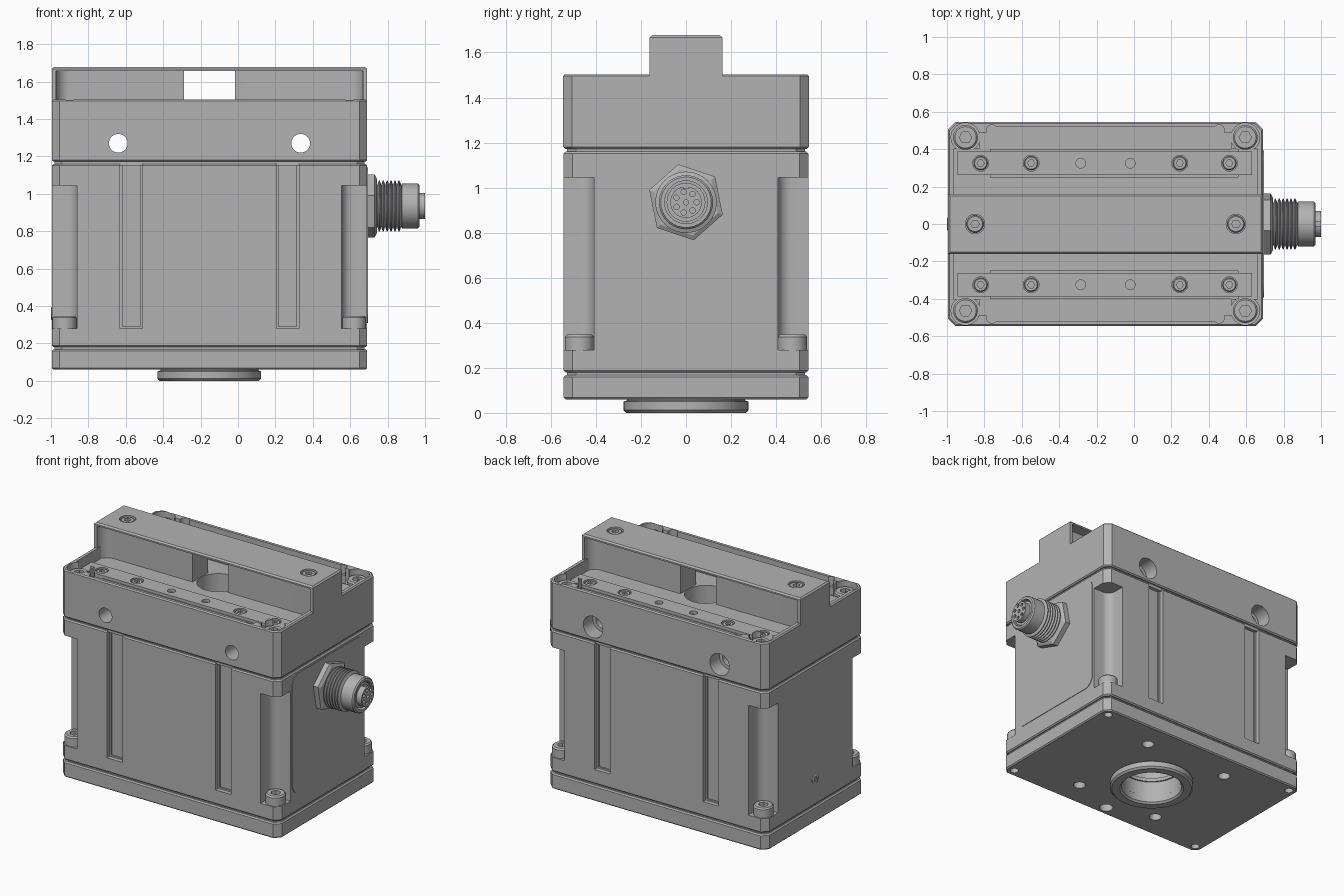
import bpy, bmesh, math
from mathutils import Matrix, Vector

if "Cube" in bpy.data.objects:
    bpy.data.objects.remove(bpy.data.objects["Cube"], do_unlink=True)

grey = bpy.data.materials.new("machined_grey")
grey.use_nodes = True
GREY = (0.45, 0.45, 0.45, 1)
grey.diffuse_color = GREY
grey.node_tree.nodes["Principled BSDF"].inputs["Base Color"].default_value = GREY

L, R, D, CX = -0.995, 0.69, 0.543, -0.153   # housing ends, half depth, centre
HX = (R - L) / 2


def finish(name, bm):
    bmesh.ops.recalc_face_normals(bm, faces=bm.faces)
    me = bpy.data.meshes.new(name)
    bm.to_mesh(me)
    bm.free()
    me.materials.append(grey)
    ob = bpy.data.objects.new(name, me)
    bpy.context.collection.objects.link(ob)
    return ob


def box(name, x, y, z, axis=2, r=0, seg=1, rim=0):
    """Box from ranges; edges along axis bevelled by r, all sharp edges by rim."""
    bm = bmesh.new()
    bmesh.ops.create_cube(bm, size=1)
    for v in bm.verts:
        v.co = Vector([a[0] + (c + 0.5) * (a[1] - a[0]) for a, c in zip((x, y, z), v.co)])
    if r:
        es = [e for e in bm.edges
              if abs((e.verts[0].co - e.verts[1].co).normalized()[axis]) > 0.9]
        bmesh.ops.bevel(bm, geom=es, offset=r, segments=seg, profile=0.5, affect='EDGES')
    if rim:
        es = [e for e in bm.edges if abs(e.calc_face_angle(0)) > 0.6
              and abs((e.verts[0].co - e.verts[1].co)[axis]) < 1e-4]
        bmesh.ops.bevel(bm, geom=es, offset=rim, segments=1, affect='EDGES')
    return finish(name, bm)


def lathe(name, profile, loc, axis='Z', n=32, turn=0):
    """Spin (radius, height) points about an axis through loc."""
    bm = bmesh.new()
    vs = [bm.verts.new((r, 0, h)) for r, h in profile]
    es = [bm.edges.new(p) for p in zip(vs, vs[1:])]
    bmesh.ops.spin(bm, geom=vs + es, cent=(0, 0, 0), axis=(0, 0, 1),
                   angle=math.tau, steps=n, use_duplicate=False)
    bmesh.ops.remove_doubles(bm, verts=bm.verts, dist=1e-5)
    rot = {'Z': Matrix(), 'X': Matrix.Rotation(math.pi / 2, 4, 'Y'),
           'Y': Matrix.Rotation(-math.pi / 2, 4, 'X')}[axis]
    bm.transform(Matrix.Translation(loc) @ rot @ Matrix.Rotation(turn, 4, 'Z'))
    return finish(name, bm)


def rod(name, r, h0, h1, loc, axis='Z', n=32):
    return lathe(name, [(0, h0), (r, h0), (r, h1), (0, h1)], loc, axis, n)


def cut(ob, cutters):
    bpy.context.view_layer.objects.active = ob
    for c in cutters:
        m = ob.modifiers.new("cut", 'BOOLEAN')
        m.operation, m.solver, m.object = 'DIFFERENCE', 'EXACT', c
        bpy.ops.object.modifier_apply(modifier=m.name)
        bpy.data.objects.remove(c, do_unlink=True)


def screws(name, r, h, points, z):
    """Socket head screws sharing one mesh, tops at z."""
    head = lathe(name, [(0, -h), (r, -h), (r, -r * .15), (r * .87, 0), (0, 0)], (0, 0, 0))
    cut(head, [rod("socket", r * .5, -h * .6, 1, (0, 0, 0), n=6)])
    for i, (x, y) in enumerate(points):
        ob = head if i == 0 else head.copy()
        if i:
            bpy.context.collection.objects.link(ob)
        ob.location = (x, y, z)


SIGNS = [(sx, sy) for sx in (-1, 1) for sy in (-1, 1)]

# Base plate with centring ring and mounting holes
base = box("base_plate", (L, R), (-D, D), (.06, .168), r=.04, rim=.008)
holes = [rod("hole", .2, -1, 1, (CX, 0, 0), n=48), rod("hole", .045, -.1, .13, (CX, -.47, 0))]
for sx, sy in SIGNS:
    holes.append(rod("hole", .04, -.1, .15, (CX + sx * .33, sy * .355, 0), n=24))
    holes.append(rod("hole", .028, -.1, .12, (CX + sx * .785, sy * .485, 0), n=20))
cut(base, holes)
lathe("centring_ring", [(.2, .07), (.2, .012), (.212, 0), (.265, 0), (.277, .012),
                        (.277, .05), (.262, .056), (.262, .07)], (CX, 0, 0), n=64)

# Shadow gaps between the stacked housings
for nm, z in (("lower_joint", .164), ("upper_joint", 1.15)):
    joint = box(nm, (L + .015, R - .015), (-D + .015, D - .015), (z, z + .025), r=.04)
    cut(joint, [rod("hole", .19, -1, 1, (CX, 0, z), n=48)])

# Main body with corner notches and side grooves
body = box("main_body", (L, R), (-D, D), (.18, 1.16), r=.04, rim=.008)
cuts = [rod("bore", .2, -1, .75, (CX, 0, 0), n=48), rod("bore", .135, 0, 2, (CX, 0, 0), n=48)]
for sx, sy in SIGNS:
    xs = sorted((CX + sx * (HX - .135), CX + sx * (HX + .2)))
    ys = sorted((sy * (D - .135), sy * (D + .2)))
    cuts.append(box("notch", xs, ys, (.28, 1.045), r=.06, seg=6))
for x in (-.63, .205):
    for s in (-1, 1):
        cuts.append(box("groove", (x, x + .12), sorted((s * (D - .03), s * (D + .1))), (.28, 1.3)))
        cuts.append(box("groove", (x + .012, x + .108), sorted((s * (D - .04), s * D)), (.29, 1.3)))
cut(body, cuts)
screws("body_screw", .064, .07, [(CX + sx * (HX - .068), sy * (D - .07)) for sx, sy in SIGNS], .347)

# Side panel and end plug
box("side_panel", (R - .02, R + .004), (-.393, .393), (.31, 1.14), axis=0, r=.075, seg=8)
lathe("end_plug", [(0, .03), (.035, .03), (.035, -.002), (.03, -.005), (.015, -.005),
                   (.015, .01), (0, .01)], (L, 0, .36), 'X', 24)

# Upper housing with an open pocket and cross holes
top = box("upper_housing", (L, R), (-D - .002, D + .002), (1.172, 1.503), r=.04, rim=.008)
cuts = [box("pocket", (L + .03, R - .03), (-.4, .4), (1.42, 2)),
        box("pocket", (L + .17, R - .17), (-.49, .49), (1.42, 2)),
        box("pocket", (CX - .6, CX + .6), (-.518, .518), (1.42, 2)),
        rod("bore", .135, 0, 3, (CX, 0, 0), n=48)]
for sx, sy in SIGNS:
    cuts.append(rod("corner_pocket", .077, 1.42, 2, (CX + sx * .748, sy * .463, 0)))
    cuts.append(rod("relief", .03, 1.42, 2, (CX + sx * .607, sy * .5, 0), n=20))
for x in (-.64, .335):
    cuts.append(rod("cross_hole", .05, -1, 1, (x, 0, 1.27), 'Y'))
    cuts.append(rod("counterbore", .075, .44, 1, (x, 0, 1.27), 'Y'))
cut(top, cuts)
screws("corner_screw", .066, .05, [(CX + sx * .748, sy * .463) for sx, sy in SIGNS], 1.47)

# Guide rails with screws and open dowel holes
slots = [-.82, -.55, -.285, -.02, .245, .51]
for s in (-1, 1):
    rail = box("guide_rail", (-.945, .63), sorted((s * .262, s * .387)), (1.41, 1.452))
    cut(rail, [rod("hole", .026 if i in (2, 3) else .042, 1.425, 2, (x, s * .325, 0), n=24)
               for i, x in enumerate(slots)])
    box("rail_bed", (-.77, .56), sorted((s * .248, s * .4)), (1.41, 1.432))
screws("rail_screw", .037, .03, [(x, s * .325) for s in (-1, 1)
                                 for i, x in enumerate(slots) if i not in (2, 3)], 1.447)

# Bridge across the top, hollowed along both sides and open in the middle
bridge = box("top_bridge", (L, R), (-.161, .161), (1.41, 1.677), rim=.01)
cuts = [box("side_recess", (L + .022, R - .022), sorted((s * .085, s * .5)), (1.3, 1.657),
            r=.075, seg=8) for s in (-1, 1)]
cuts.append(box("window", (CX - .137, CX + .137), (-1, 1), (1.3, 1.657)))
cuts += [rod("counterbore", .052, 1.64, 2, (x, 0, 0)) for x in (-.85, .545)]
cut(bridge, cuts)
screws("bridge_screw", .046, .035, [(-.85, 0), (.545, 0)], 1.672)

# Round plug connector: nut, threaded barrel, sleeve and contact insert
P = (R, 0, .935)
lathe("connector_nut", [(0, 0), (.172, 0), (.172, .04), (.15, .052), (0, .052)], P, 'X', 6, .2)
thread = [(0, .04), (.11, .04)]
for i in range(6):
    thread += [(.112, .055 + i * .021), (.136, .063 + i * .021), (.136, .068 + i * .021)]
thread += [(.112, .183), (.12, .186), (.12, .272), (.112, .28), (.095, .28), (.095, .2), (0, .2)]
lathe("connector_barrel", thread, P, 'X', 40)
insert = lathe("contact_insert", [(0, .19), (.086, .19), (.086, .27), (.07, .27), (.07, .31),
                                  (0, .31)], P, 'X')
spots = [(0, 0)] + [(.047 * math.cos(a * math.tau / 7), .047 * math.sin(a * math.tau / 7))
                    for a in range(7)]
cut(insert, [rod("contact", .012, .285, .4, (R, y, P[2] + z), 'X', 12) for y, z in spots]
    + [box("key", (R + .27, 2), (-.012, .012), (P[2] + .06, P[2] + .1))])

# Smooth round surfaces, keep machined edges crisp
bpy.ops.object.select_all(action='DESELECT')
for ob in bpy.context.scene.objects:
    if ob.type == 'MESH':
        ob.select_set(True)
        bpy.context.view_layer.objects.active = ob
bpy.ops.object.shade_smooth_by_angle(angle=math.radians(30))
